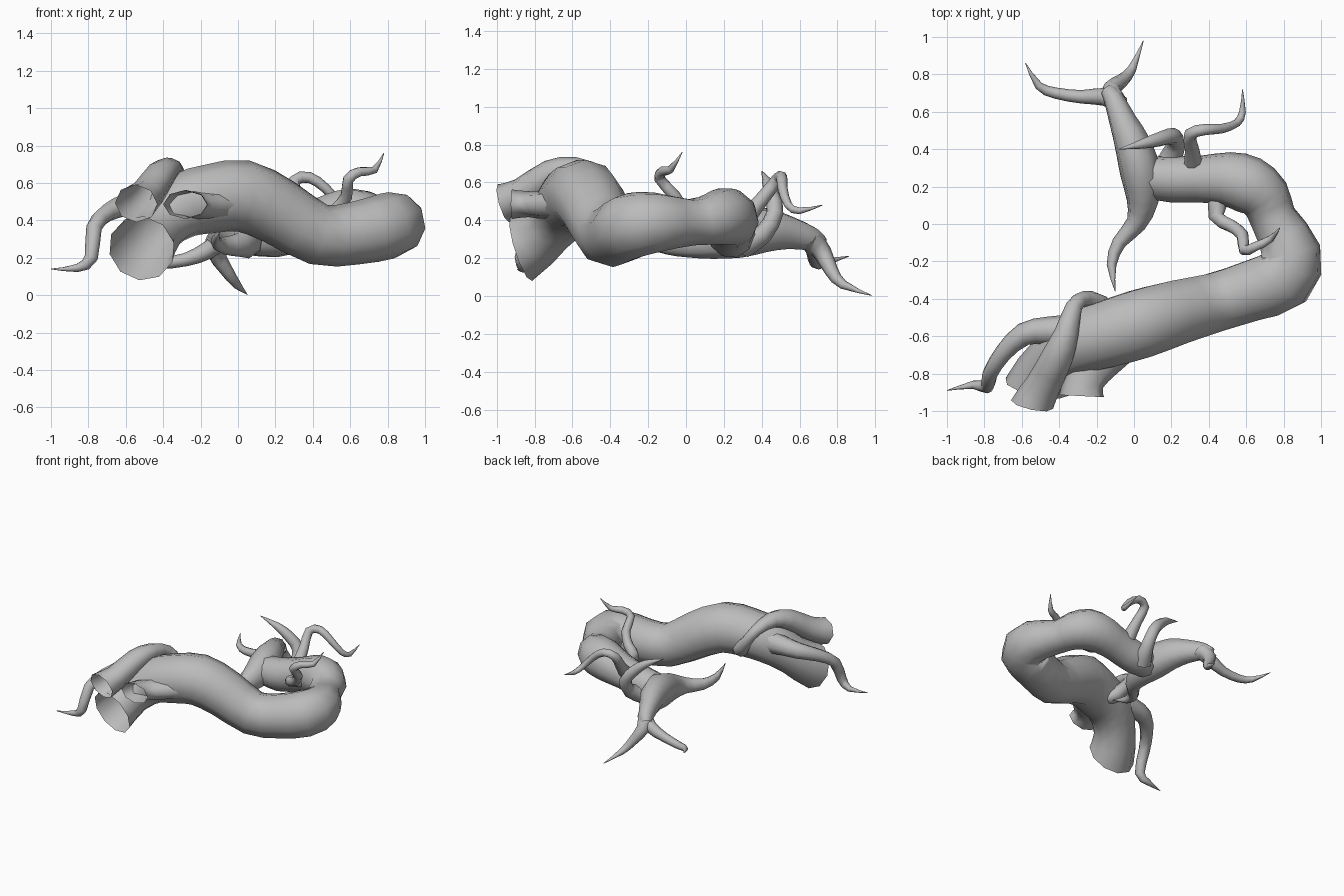
import bpy
import bmesh
import math
from mathutils import Vector

default_cube = bpy.data.objects.get("Cube")
if default_cube:
    bpy.data.objects.remove(default_cube, do_unlink=True)

# One plain bark colour
bark = bpy.data.materials.new("grey_bark")
bark.use_nodes = True
bark_colour = (0.5, 0.5, 0.5, 1)
bark.diffuse_color = bark_colour
shader = bark.node_tree.nodes["Principled BSDF"]
shader.inputs["Base Color"].default_value = bark_colour
shader.inputs["Roughness"].default_value = 0.8


def blend(before, start, end, after, t):
    """Point on a smooth spline between start and end."""
    return 0.5 * (2 * start + (end - before) * t
                  + (2 * before - 5 * start + 4 * end - after) * t ** 2
                  + (3 * start - before - 3 * end + after) * t ** 3)


def refine(stations, steps):
    """Add in-between stations (x, y, z, radius) along the path."""
    points = [Vector(s) for s in stations]
    padded = [points[0]] + points + [points[-1]]
    refined = []
    for i in range(len(points) - 1):
        for k in range(steps):
            refined.append(blend(*padded[i:i + 4], k / steps))
    return refined + [points[-1]]


def root(name, stations, sides=8, steps=2, mouth=None, height=1.0):
    """Loft a tapering tube; mouth is an optional normal for a cut end."""
    path = refine(stations, steps)
    centres = [p.to_3d() for p in path]
    bm = bmesh.new()
    rings = []
    tangent = (centres[1] - centres[0]).normalized()
    side = tangent.orthogonal().normalized()
    for i, centre in enumerate(centres):
        ahead = centres[min(i + 1, len(centres) - 1)]
        behind = centres[max(i - 1, 0)]
        new_tangent = (ahead - behind).normalized()
        if i == 0 and mouth:
            new_tangent = Vector(mouth).normalized()
        side = tangent.rotation_difference(new_tangent) @ side
        tangent = new_tangent
        up = tangent.cross(side)
        radius = max(path[i].w, 0.002)
        ring = []
        for k in range(sides):
            angle = math.tau * k / sides
            offset = side * math.cos(angle) + up * math.sin(angle)
            offset.z *= height
            ring.append(bm.verts.new(centre + offset * radius))
        rings.append(ring)
    for low, high in zip(rings, rings[1:]):
        for k in range(sides):
            n = (k + 1) % sides
            bm.faces.new((low[k], low[n], high[n], high[k]))
    # Close only the far end; the near end is hidden or a hollow cut
    bm.faces.new(rings[-1])
    mesh = bpy.data.meshes.new(name)
    bm.to_mesh(mesh)
    bm.free()
    mesh.materials.append(bark)
    for face in mesh.polygons:
        face.use_smooth = True
    obj = bpy.data.objects.new(name, mesh)
    bpy.context.collection.objects.link(obj)
    return obj


# Thick main root, winding from the hollow stump to the back fork
root("main_root", [
    (-.515, -.87, .25, .18), (-.43, -.73, .365, .15), (-.3, -.635, .475, .175),
    (-.15, -.59, .515, .185), (.03, -.535, .53, .192), (.22, -.475, .445, .18),
    (.43, -.42, .325, .165), (.62, -.36, .33, .168), (.8, -.29, .37, .178),
    (.84, -.15, .39, .16), (.745, .03, .39, .125), (.7, .14, .405, .14),
    (.61, .21, .42, .155), (.5, .24, .4, .145), (.35, .24, .36, .125),
    (.2, .24, .325, .125), (.06, .25, .32, .11),
], sides=10, mouth=(.2, .94, .3))

# Cross limb at the back, running through the end of the main root
root("back_limb", [
    (-.14, .71, .27, .042), (-.11, .67, .3, .055), (-.06, .55, .335, .075),
    (-.005, .42, .35, .1), (.035, .27, .33, .11), (.045, .12, .295, .085),
    (.01, .0, .27, .055), (-.08, -.1, .265, .038),
    (-.12, -.22, .29, .026), (-.1, -.36, .34, 0),
], height=1.2)

# Fork at the end of the back limb
root("fork_right_tip", [
    (-.07, .64, .31, .05), (-.16, .68, .24, .048), (-.28, .68, .19, .036),
    (-.42, .7, .17, .03), (-.51, .74, .18, .022), (-.58, .86, .21, 0),
])
root("fork_left_tip", [
    (-.1, .66, .3, .06), (-.12, .72, .23, .05), (-.06, .77, .13, .036),
    (-.01, .83, .06, .025), (.05, .98, .003, 0),
])

# Hollow upper strand arching over the trunk
root("upper_strand", [
    (-.545, -.965, .49, .115), (-.485, -.86, .54, .095),
    (-.41, -.71, .645, .085), (-.36, -.58, .675, .065),
    (-.32, -.44, .635, .045), (-.265, -.4, .55, .042),
    (-.19, -.43, .45, .06), (-.13, -.5, .42, .05),
], mouth=(.2, .94, .25), height=.9)

# Hollow short stub beside the stump
root("cut_stub", [
    (-.28, -.92, .485, .12), (-.26, -.83, .485, .105),
    (-.18, -.72, .48, .12), (-.06, -.59, .49, .14),
], mouth=(.05, 1, 0), height=.65)

# Side root drooping outward from the stump
root("drooping_root", [
    (-.3, -.58, .5, .1), (-.46, -.57, .5, .075), (-.59, -.59, .485, .062),
    (-.7, -.69, .44, .048), (-.77, -.8, .36, .042), (-.785, -.87, .2, .036),
    (-.86, -.86, .145, .022), (-1, -.89, .14, 0),
])

# Thin roots growing from the rear bend
root("hooked_root", [
    (.17, .3, .27, .07), (.22, .41, .33, .052), (.21, .47, .44, .045),
    (.14, .455, .53, .04), (.05, .43, .6, .028), (-.08, .4, .66, 0),
])
root("arched_root", [
    (.32, .29, .38, .055), (.31, .4, .51, .038), (.3, .48, .61, .034),
    (.38, .505, .63, .03), (.47, .51, .57, .026), (.55, .54, .48, .022),
    (.58, .6, .45, .018), (.58, .72, .48, 0),
])
root("zigzag_root", [
    (.46, .16, .38, .06), (.44, .04, .41, .042), (.52, -.01, .45, .036),
    (.58, -.06, .53, .033), (.59, -.14, .62, .03), (.65, -.12, .66, .026),
    (.73, -.08, .67, .02), (.78, -.02, .76, 0),
])
